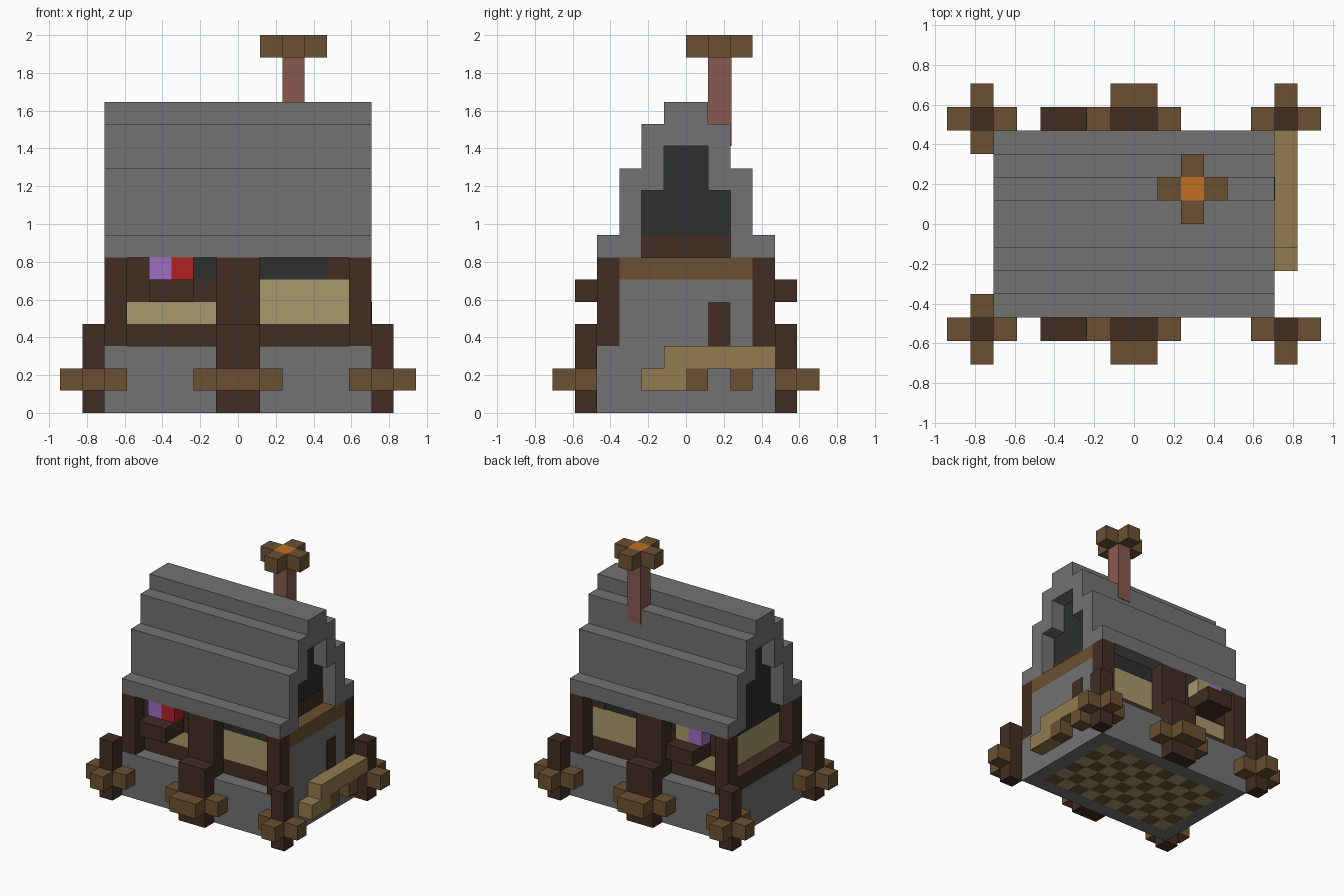
import bpy, bmesh

if "Cube" in bpy.data.objects:
    bpy.data.objects.remove(bpy.data.objects["Cube"])

U = 2 / 17      # one building block
T = 0.04        # painted plate thickness, in blocks


def linear(v):
    v /= 255
    return v / 12.92 if v <= 0.04045 else ((v + 0.055) / 1.055) ** 2.4


def material(name, hexa):
    col = [linear(c) for c in bytes.fromhex(hexa)] + [1]
    m = bpy.data.materials.new(name)
    m.use_nodes = True
    m.diffuse_color = col
    bsdf = m.node_tree.nodes["Principled BSDF"]
    bsdf.inputs["Base Color"].default_value = col
    bsdf.inputs["Roughness"].default_value = 0.9
    return m


stone = material("stone grey", "727272")
dark = material("charcoal", "2D2E2E")
brown = material("dark brown timber", "422D23")
wood = material("mid brown wood", "6B5132")
plank = material("light plank", "927B4F")
cream = material("cream plaster", "A8996C")
purple = material("purple", "A06DC3")
red = material("red", "B22020")
brick = material("brick pink", "885A50")
ember = material("ember orange", "C07020")


def finish(name, bm, mats):
    bmesh.ops.recalc_face_normals(bm, faces=bm.faces)
    mesh = bpy.data.meshes.new(name)
    bm.to_mesh(mesh)
    bm.free()
    for m in mats:
        mesh.materials.append(m)
    ob = bpy.data.objects.new(name, mesh)
    bpy.context.collection.objects.link(ob)
    return ob


def box(name, mat, x, y, z):
    """Block spanning the given (low, high) ranges in block units."""
    bm = bmesh.new()
    bmesh.ops.create_cube(bm, size=1)
    for v in bm.verts:
        for i, (a, b) in enumerate((x, y, z)):
            v.co[i] = U * (b if v.co[i] > 0 else a)
    return finish(name, bm, [mat])


def extrude(name, mat, profile, x0, x1):
    """Extrude a (y, z) outline along x."""
    bm = bmesh.new()
    face = bm.faces.new([bm.verts.new((x0 * U, y * U, z * U)) for y, z in profile])
    new = bmesh.ops.extrude_face_region(bm, geom=[face])["geom"]
    moved = [g for g in new if isinstance(g, bmesh.types.BMVert)]
    bmesh.ops.translate(bm, verts=moved, vec=((x1 - x0) * U, 0, 0))
    return finish(name, bm, [mat])


def mirrored(half):
    return half + [(-y, z) for y, z in reversed(half)]


def side(s, a, b):
    """Range a..b on the positive side, or its mirror image."""
    return (a, b) if s > 0 else (-b, -a)


# Stone base and main walls
box("stone_base", stone, (-6, 6), (-4, 4), (0, 3))
box("sill_beam", brown, (-6, 5), (-3, 3), (3, 4))
box("plaster_wall", cream, (-5, 5), (-3, 3), (4, 6))
box("window_band", dark, (-5, 5), (-3, 3), (6, 7))
box("left_stone_wall", stone, (5, 6), (-3, 3), (3, 6))
box("left_top_beam", wood, (5, 6), (-3, 3), (6, 7))
box("left_doorway", brown, (6, 6 + T), (1, 2), (3, 5))

# Checkered floor underneath
bm = bmesh.new()
bmesh.ops.create_grid(bm, x_segments=10, y_segments=6, size=1)
for v in bm.verts:
    v.co = (v.co.x * 5 * U, v.co.y * 3 * U, 0)
for f in bm.faces:
    c = f.calc_center_median() / U
    f.material_index = int(c.x // 1 + c.y // 1) % 2
floor = finish("checkered_floor", bm, [cream, wood])
floor.data.flip_normals()
floor.location.z = -0.002

# Stepped roof shell and the gable core inside it
outer = [(4, 7), (4, 8), (3, 8), (3, 11), (2, 11), (2, 13), (1, 13), (1, 14)]
inner = [(2, 7), (2, 10), (1, 10), (1, 12)]
shell = mirrored(outer) + [(-y, z) for y, z in inner] + list(reversed(inner))
extrude("stepped_roof", stone, shell, -6, 6)
extrude("gable_core", dark, mirrored(inner), -5, 5)
box("left_gable_beam", brown, (5, 5 + T), (-2, 2), (7, 8))

# Matching front and back details
for s, end in ((-1, "front"), (1, "back")):
    box(end + "_centre_column", brown, (-1, 1), side(s, 3, 4), (3, 7))
    box(end + "_window_lintel", brown, (-5, -1), side(s, 3, 3 + T), (5, 6))
    for x in (-5, 4):
        box(end + "_window_jamb", brown, (x, x + 1), side(s, 3, 3 + T), (6, 7))
    box(end + "_flower_shelf", brown, (-4, -2), side(s, 3, 5), (5, 6))
    box(end + "_purple_flower", purple, (-4, -3), side(s, 3, 4), (6, 7))
    box(end + "_second_flower", red if s < 0 else cream, (-3, -2), side(s, 3, 4), (6, 7))

    # Central buttress with its log collar
    box(end + "_buttress", brown, (-1, 1), side(s, 4, 5), (0, 4))
    box(end + "_buttress_log", wood, (-1, 1), side(s, 5, 6), (1, 2))
    for t in (-1, 1):
        box(end + "_buttress_arm", wood, side(t, 1, 2), side(s, 4, 5), (1, 2))

        # Corner posts, with log arms around the outer ones
        box(end + "_wall_post", brown, side(t, 5, 6), side(s, 3, 4), (3, 7))
        box(end + "_corner_post", brown, side(t, 6, 7), side(s, 4, 5), (0, 4))
        for a in (5, 7):
            box(end + "_corner_arm", wood, side(t, a, a + 1), side(s, 4, 5), (1, 2))
        box(end + "_corner_outer_arm", wood, side(t, 6, 7), side(s, 5, 6), (1, 2))
        if t < 0:
            box(end + "_corner_inner_arm", wood, side(t, 6, 7), side(s, 3, 4), (1, 2))

# Raised walkway with a step
box("walkway_deck", plank, (6, 7), (-1, 4), (2, 3))
box("walkway_step", plank, (6, 7), (-2, 0), (1, 2))
for y in (0, 2):
    box("walkway_support", wood, (6, 7), (y, y + 1), (1, 2))

# Chimney with cross-shaped crown
box("chimney_stack", brick, (2, 3), (1, 2 + T), (12, 16))
box("chimney_ember", ember, (2, 3), (1, 2), (16, 17))
for a in (1, 3):
    box("chimney_crown_x", wood, (a, a + 1), (1, 2), (16, 17))
    box("chimney_crown_y", wood, (2, 3), (a - 1, a), (16, 17))
